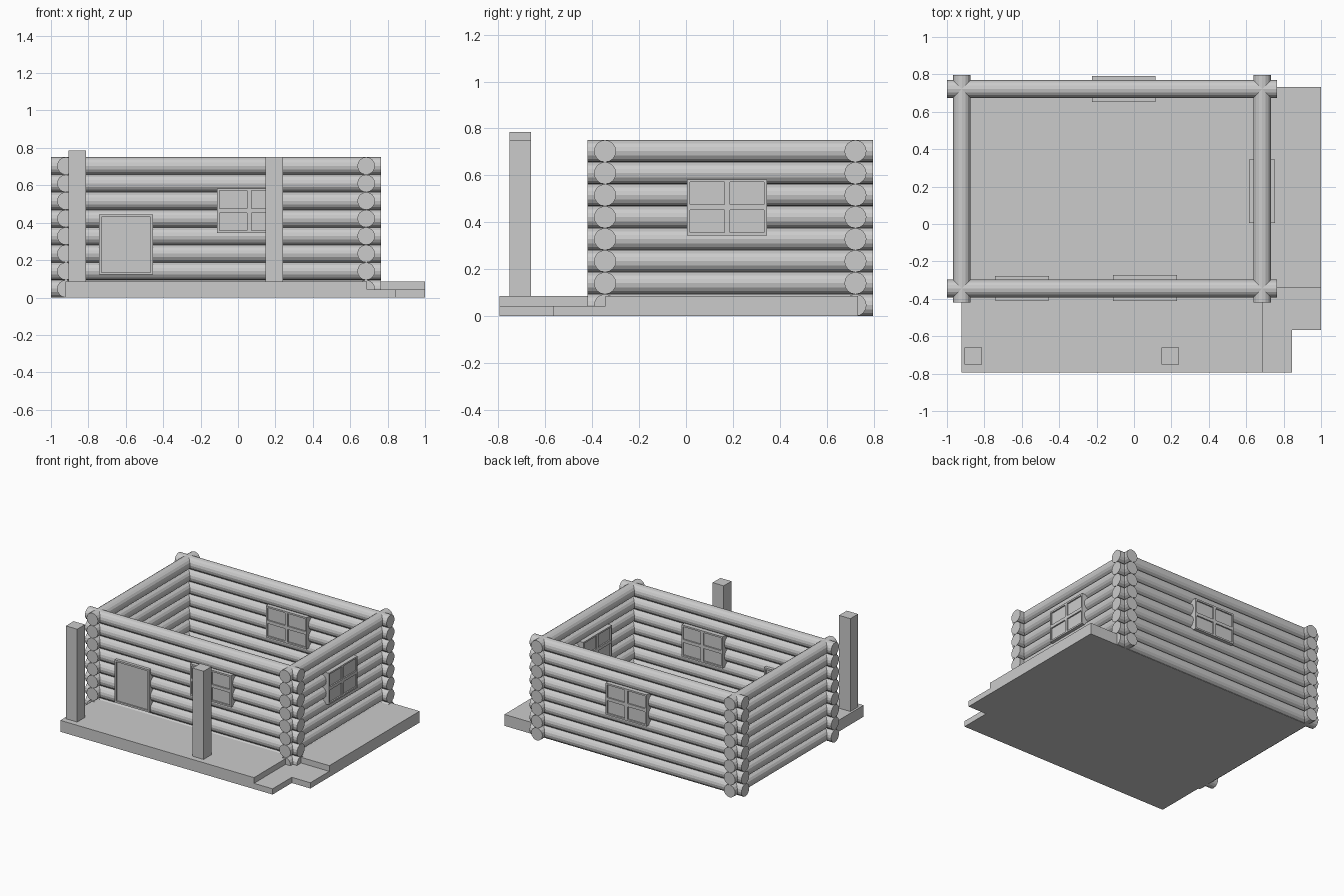
import bpy, bmesh
from math import pi
from mathutils import Matrix, Vector

if "Cube" in bpy.data.objects:
    bpy.data.objects.remove(bpy.data.objects["Cube"])


def finish(name, bm):
    bmesh.ops.recalc_face_normals(bm, faces=bm.faces)
    me = bpy.data.meshes.new(name)
    bm.to_mesh(me)
    bm.free()
    ob = bpy.data.objects.new(name, me)
    bpy.context.collection.objects.link(ob)
    return ob


def add_box(bm, lo, hi):
    lo, hi = Vector(lo), Vector(hi)
    m = Matrix.Translation((lo + hi) / 2) @ Matrix.Diagonal((*(hi - lo), 1))
    bmesh.ops.create_cube(bm, size=1, matrix=m)


def box(name, lo, hi):
    bm = bmesh.new()
    add_box(bm, lo, hi)
    return finish(name, bm)


def prism(name, outline, z0, z1):
    bm = bmesh.new()
    face = bm.faces.new([bm.verts.new((x, y, z0)) for x, y in outline])
    ext = bmesh.ops.extrude_face_region(bm, geom=[face], use_keep_orig=True)
    top = [v for v in ext['geom'] if isinstance(v, bmesh.types.BMVert)]
    bmesh.ops.translate(bm, verts=top, vec=(0, 0, z1 - z0))
    return finish(name, bm)


# log walls: eight courses of logs crossing at the corners
R, STEP, COURSES = 0.047, 0.0938, 8


def log_wall(name, axis, a, b, offset):
    bm = bmesh.new()
    for i in range(COURSES):
        z, mid = R + i * STEP, (a + b) / 2
        if axis == 'x':
            m = Matrix.Translation((mid, offset, z)) @ Matrix.Rotation(pi / 2, 4, 'Y')
        else:
            m = Matrix.Translation((offset, mid, z)) @ Matrix.Rotation(pi / 2, 4, 'X')
        bmesh.ops.create_cone(bm, cap_ends=True, segments=16, radius1=R, radius2=R,
                              depth=b - a, matrix=m)
    return finish(name, bm)


log_wall("front_log_wall", 'x', -1.0, 0.765, -0.345)
log_wall("back_log_wall", 'x', -1.0, 0.765, 0.722)
log_wall("left_log_wall", 'y', -0.42, 0.797, -0.92)
log_wall("right_log_wall", 'y', -0.42, 0.797, 0.685)

# floor with porch, and the low step in the front right corner
prism("floor_and_porch", [(-0.923, -0.795), (0.69, -0.795), (0.69, -0.342),
                          (1.0, -0.342), (1.0, 0.732), (-0.923, 0.732)], 0, 0.086)
prism("corner_step", [(0.69, -0.795), (0.845, -0.795), (0.845, -0.567),
                      (1.0, -0.567), (1.0, -0.342), (0.69, -0.342)], 0, 0.043)

# porch posts
box("left_porch_post", (-0.907, -0.752, 0.086), (-0.813, -0.66, 0.785))
box("right_porch_post", (0.148, -0.752, 0.086), (0.24, -0.66, 0.75))


# framed panels passing through the wall (u along the wall, d through it)
def framed_panel(name, axis, u, d, z, rim, bar=0, recess=0.01):
    bm = bmesh.new()

    def part(u0, u1, z0, z1, inset=0):
        d0, d1 = d[0] + inset, d[1] - inset
        if axis == 'x':
            add_box(bm, (u0, d0, z0), (u1, d1, z1))
        else:
            add_box(bm, (d0, u0, z0), (d1, u1, z1))

    part(u[0], u[0] + rim, *z)
    part(u[1] - rim, u[1], *z)
    part(u[0] + rim, u[1] - rim, z[0], z[0] + rim)
    part(u[0] + rim, u[1] - rim, z[1] - rim, z[1])
    part(u[0] + rim, u[1] - rim, z[0] + rim, z[1] - rim, recess)
    if bar:
        um, zm = sum(u) / 2, sum(z) / 2
        part(um - bar / 2, um + bar / 2, z[0] + rim, z[1] - rim)
        for s in ((u[0] + rim, um - bar / 2), (um + bar / 2, u[1] - rim)):
            part(*s, zm - bar / 2, zm + bar / 2)
    return finish(name, bm)


framed_panel("door", 'x', (-0.742, -0.455), (-0.408, -0.278), (0.122, 0.443), 0.013)
Z = (0.345, 0.583)
framed_panel("front_window", 'x', (-0.112, 0.23), (-0.412, -0.274), Z, 0.012, 0.024)
framed_panel("back_window", 'x', (-0.225, 0.115), (0.653, 0.792), Z, 0.012, 0.024)
framed_panel("right_window", 'y', (0.005, 0.345), (0.614, 0.754), Z, 0.012, 0.024)
